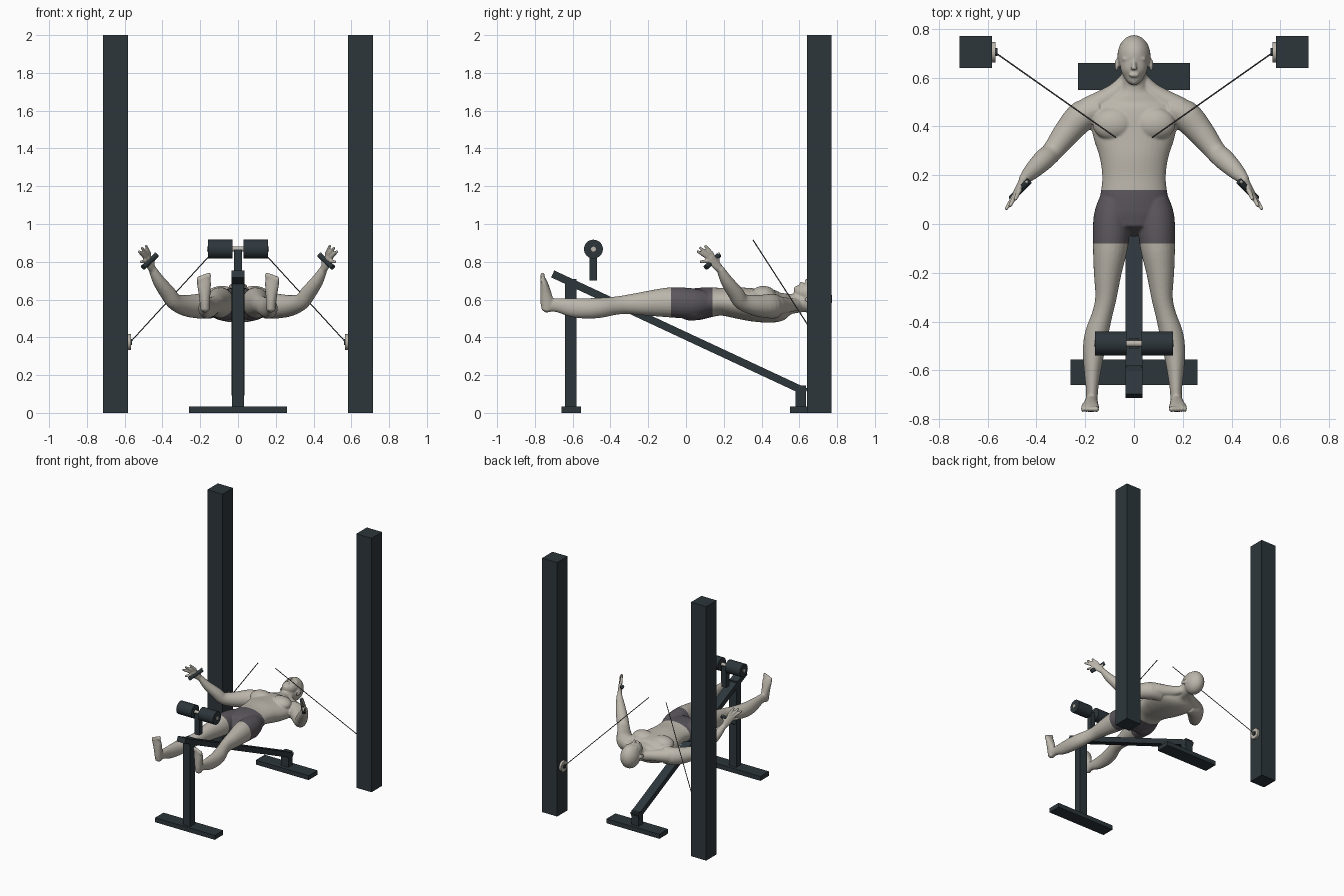
import bpy, bmesh, math
from mathutils import Vector, Matrix

if "Cube" in bpy.data.objects:
    bpy.data.objects.remove(bpy.data.objects["Cube"])


def material(name, color):
    m = bpy.data.materials.new(name)
    m.use_nodes = True
    m.diffuse_color = (*color, 1)
    m.node_tree.nodes["Principled BSDF"].inputs["Base Color"].default_value = (*color, 1)
    return m


STEEL = material("dark steel", (0.026, 0.037, 0.044))
SKIN = material("pale skin", (0.50, 0.47, 0.41))
CLOTH = material("grey cloth", (0.105, 0.095, 0.11))
CABLE = material("cable grey", (0.08, 0.08, 0.08))


def add_object(name, bm, mat):
    me = bpy.data.meshes.new(name)
    bmesh.ops.recalc_face_normals(bm, faces=bm.faces)
    bm.to_mesh(me)
    bm.free()
    ob = bpy.data.objects.new(name, me)
    bpy.context.collection.objects.link(ob)
    me.materials.append(mat)
    return ob


def box(name, lo, hi):
    bm = bmesh.new()
    lo, hi = Vector(lo), Vector(hi)
    bmesh.ops.create_cube(bm, size=1, matrix=Matrix.Translation((lo + hi) / 2) @ Matrix.Diagonal((*(hi - lo), 1)))
    return add_object(name, bm, STEEL)


def rod(name, p, q, r, mat, n=32):
    p, q = Vector(p), Vector(q)
    bm = bmesh.new()
    turn = (q - p).to_track_quat("Z", "Y").to_matrix().to_4x4()
    bmesh.ops.create_cone(bm, cap_ends=True, segments=n, radius1=r, radius2=r, depth=(q - p).length,
                          matrix=Matrix.Translation((p + q) / 2) @ turn)
    for f in bm.faces:
        f.smooth = len(f.verts) == 4
    for e in bm.edges:
        e.smooth = all(f.smooth for f in e.link_faces)
    return add_object(name, bm, mat)


# Frame: columns, feet, posts and sloping beam
for s, side in ((1, "left"), (-1, "right")):
    x1, x2 = sorted((s * 0.583, s * 0.715))
    box(side + "_column", (x1, 0.64, 0), (x2, 0.77, 2))
    rod(side + "_pulley", (s * 0.585, 0.705, 0.375), (s * 0.567, 0.705, 0.375), 0.042, SKIN)
    rod(side + "_pulley_hub", (s * 0.57, 0.705, 0.375), (s * 0.56, 0.705, 0.375), 0.016, STEEL)
    rod(side + "_cable", (s * 0.565, 0.70, 0.38), (s * 0.075, 0.355, 0.915), 0.003, CABLE, 8)
    rod(side + "_grip", (s * 0.502, 0.105, 0.77), (s * 0.432, 0.175, 0.835), 0.014, STEEL, 20)
    rod(side + "_roller", (s * 0.03, -0.49, 0.867), (s * 0.16, -0.49, 0.867), 0.05, STEEL)
rod("roller_axle", (-0.165, -0.49, 0.867), (0.165, -0.49, 0.867), 0.013, SKIN)
box("roller_post", (-0.02, -0.51, 0.70), (0.02, -0.47, 0.865))
box("front_foot", (-0.26, -0.66, 0), (0.26, -0.555, 0.035))
box("back_foot", (-0.23, 0.55, 0), (0.23, 0.66, 0.035))
box("front_post", (-0.032, -0.64, 0.035), (0.032, -0.58, 0.71))
box("back_post", (-0.032, 0.58, 0.035), (0.032, 0.635, 0.145))
beam = box("sloping_beam", (-0.035, -0.74, -0.02), (0.035, 0.74, 0.02))
beam.location = (0, -0.035, 0.423)
beam.rotation_euler.x = math.atan2(-0.625, 1.34)

# Body: overlapping lofted parts, fused into one skin
body = bmesh.new()


def spline(a, b, c, d, t):
    return 0.5 * (2 * b + (c - a) * t + (2 * a - 5 * b + 4 * c - d) * t * t + (3 * b - a - 3 * c + d) * t ** 3)


def limb(stations, up=(0, 0, 1), s=1, n=24, steps=4):
    """Loft ellipses through stations of (x, y, z, half width, half thickness)."""
    st = [Vector(k) for k in stations]
    ext = [st[0]] + st + [st[-1]]
    pts = [spline(*ext[i:i + 4], k / steps) for i in range(len(st) - 1) for k in range(steps)] + [st[-1]]
    pos = [Vector((p[0] * s, p[1], p[2])) for p in pts]
    up = Vector((up[0] * s, up[1], up[2]))
    rings, tang = [], []
    for i, p in enumerate(pts):
        t = (pos[min(i + 1, len(pos) - 1)] - pos[max(i - 1, 0)]).normalized()
        side = t.cross(up).normalized()
        top = side.cross(t)
        tang.append(t)
        rings.append([body.verts.new(pos[i] + side * p[3] * math.cos(a) + top * p[4] * math.sin(a))
                      for a in (2 * math.pi * k / n for k in range(n))])
    for r1, r2 in zip(rings, rings[1:]):
        for k in range(n):
            body.faces.new((r1[k], r1[(k + 1) % n], r2[(k + 1) % n], r2[k]))
    for i, d in ((0, -0.6), (-1, 0.6)):
        tip = body.verts.new(pos[i] + tang[i] * d * min(pts[i][3], pts[i][4]))
        for k in range(n):
            body.faces.new((rings[i][k], rings[i][(k + 1) % n], tip))


def blob(centre, radii):
    bmesh.ops.create_uvsphere(body, u_segments=24, v_segments=16, radius=1,
                              matrix=Matrix.Translation(centre) @ Matrix.Diagonal((*radii, 1)))


# Torso and neck: (y, half width, top, bottom)
torso = [(-0.01, .12, .65, .50), (.05, .152, .66, .49), (.12, .138, .665, .505), (.19, .13, .662, .515),
         (.27, .14, .665, .50), (.35, .165, .66, .485), (.43, .18, .655, .478), (.49, .17, .645, .483),
         (.53, .11, .635, .51), (.56, .058, .63, .525), (.63, .052, .64, .535)]
limb([(0, y, (t + b) / 2, w, (t - b) / 2) for y, w, t, b in torso], n=40)

# Head: skull, jaw, brow, nose and lips
blob((0, .69, .602), (.068, .085, .09))
limb([(0, .582, .66, .022, .02), (0, .605, .645, .042, .042), (0, .64, .637, .056, .053), (0, .70, .63, .06, .058)])
limb([(0, .672, .685, .007, .007), (0, .648, .699, .009, .011), (0, .636, .70, .015, .011)], n=12)
limb([(-.045, .676, .668, .008, .01), (0, .68, .682, .008, .01), (.045, .676, .668, .008, .01)], n=12)
blob((0, .611, .684), (.022, .010, .010))

for s in (1, -1):
    blob((s * .071, .652, .60), (.008, .026, .016))
    blob((s * .085, .41, .622), (.085, .068, .05))
    blob((s * .075, .03, .55), (.075, .08, .062))
    limb([(s * .03, .60, .575, .025, .03), (s * .08, .535, .57, .04, .04), (s * .19, .475, .57, .045, .05)])
    # Arm
    limb([(.14, .47, .565, .05, .065), (.21, .445, .565, .063, .065), (.275, .375, .568, .055, .056),
          (.335, .297, .588, .043, .044), (.372, .262, .635, .043, .041), (.42, .215, .70, .034, .032),
          (.455, .18, .765, .02, .02)], s=s)
    # Palm, fingers and thumb
    limb([(.45, .185, .755, .02, .018), (.468, .155, .79, .028, .014), (.483, .127, .825, .03, .012)],
         up=(-.79, -.58, -.15), s=s)
    for knuckle, tip in (((.468, .142, .838), (.487, .10, .886)), ((.482, .125, .835), (.509, .073, .875)),
                         ((.492, .115, .822), (.525, .06, .856)), ((.49, .115, .803), (.515, .075, .80)),
                         ((.455, .165, .785), (.437, .173, .848))):
        limb([(*knuckle, .011, .011), (*tip, .008, .008)], s=s, n=12)
    # Leg
    limb([(.075, .10, .585, .065, .065), (.09, .03, .58, .075, .08), (.096, -.08, .585, .073, .08),
          (.108, -.2, .58, .057, .066), (.115, -.3, .575, .044, .052), (.13, -.37, .568, .042, .048),
          (.153, -.45, .557, .048, .053), (.165, -.52, .553, .045, .054), (.17, -.6, .557, .035, .05),
          (.172, -.68, .57, .025, .037), (.174, -.735, .57, .025, .036)], s=s)
    # Foot and toes
    limb([(.174, -.738, .542, .023, .026), (.175, -.735, .58, .027, .035), (.177, -.742, .63, .031, .03),
          (.18, -.75, .68, .037, .021), (.181, -.757, .712, .036, .013)], up=(0, -1, 0), s=s)
    for k in range(5):
        blob((s * (.154 + .014 * k), -.759, .724 - .005 * k), (.011 - .001 * k, .012, .021))

source = add_object("body_parts", body, SKIN)
remesh = source.modifiers.new("fuse", "REMESH")
remesh.mode = "VOXEL"
remesh.voxel_size = 0.005
relax = source.modifiers.new("relax", "SMOOTH")
relax.factor, relax.iterations = 0.5, 5
fused = bpy.data.meshes.new_from_object(source.evaluated_get(bpy.context.evaluated_depsgraph_get()))
bpy.data.objects.remove(source)

# Shorts: faces between a waist cut and a hem cut
WAIST, HEM = 0.14, -0.08
bm = bmesh.new()
bm.from_mesh(fused)
for y in (WAIST, HEM):
    bmesh.ops.bisect_plane(bm, geom=bm.verts[:] + bm.edges[:] + bm.faces[:], plane_co=(0, y, 0), plane_no=(0, 1, 0))
for f in bm.faces:
    c = f.calc_center_median()
    f.material_index = int(HEM < c.y < WAIST and abs(c.x) < 0.25)
    f.smooth = True
figure = add_object("reclining_figure", bm, SKIN)
figure.data.materials.append(CLOTH)
